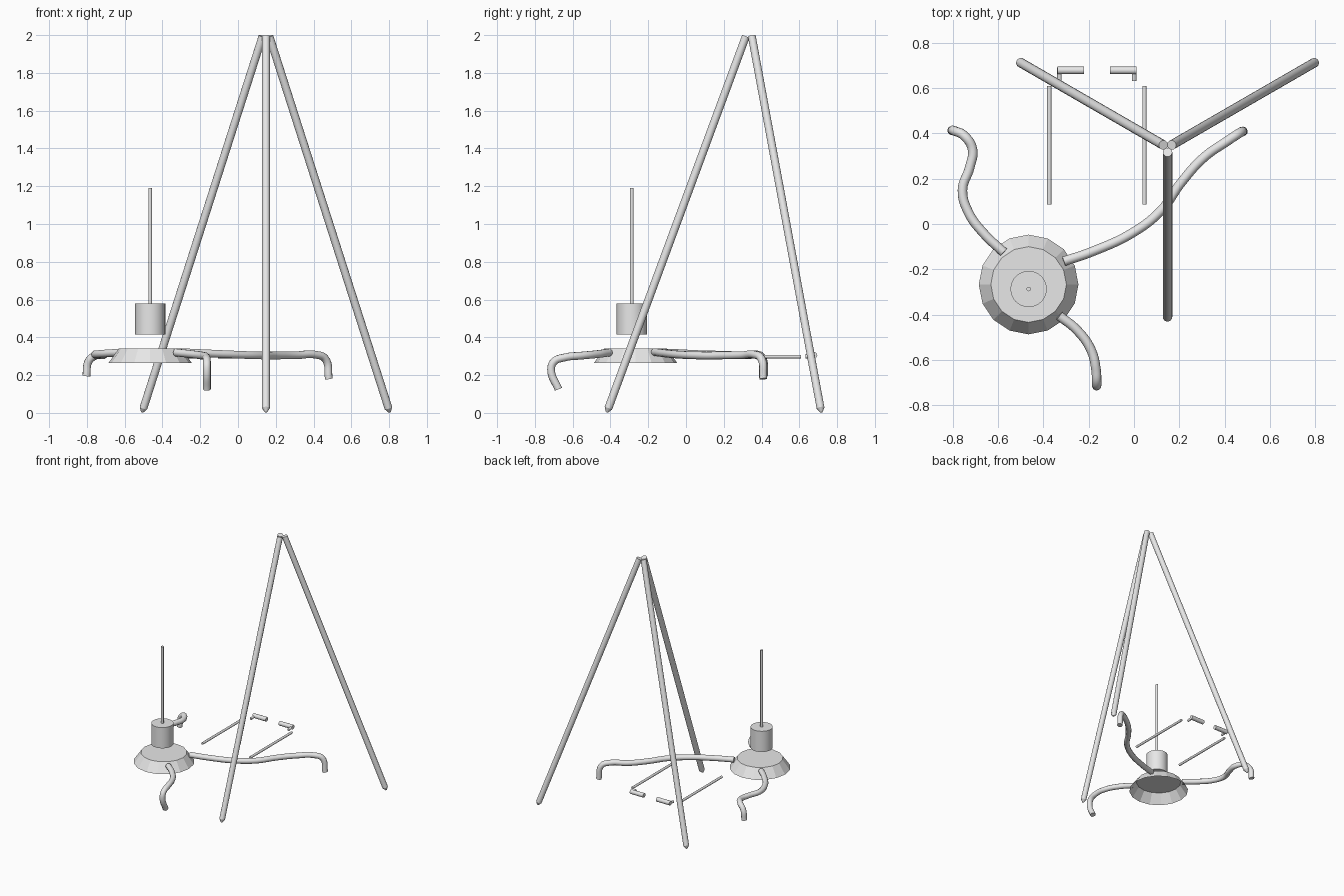
import bpy, bmesh, math
from mathutils import Vector

if "Cube" in bpy.data.objects:
    bpy.data.objects.remove(bpy.data.objects["Cube"])

grey = bpy.data.materials.new("plain grey")
grey.diffuse_color = (0.8, 0.8, 0.8, 1)
grey.use_nodes = True
grey.node_tree.nodes["Principled BSDF"].inputs["Base Color"].default_value = grey.diffuse_color


def add_mesh(name, bm, smooth=35):
    bmesh.ops.recalc_face_normals(bm, faces=bm.faces)
    me = bpy.data.meshes.new(name)
    bm.to_mesh(me)
    bm.free()
    ob = bpy.data.objects.new(name, me)
    bpy.context.collection.objects.link(ob)
    me.materials.append(grey)
    if smooth:
        bpy.ops.object.select_all(action='DESELECT')
        ob.select_set(True)
        bpy.context.view_layer.objects.active = ob
        bpy.ops.object.shade_smooth_by_angle(angle=math.radians(smooth))
    return ob


def lathe(name, start, end, profile, sides=16, smooth=35, caps=(True, True)):
    """Round part along start-end; profile = (distance from start, radius)."""
    start, end = Vector(start), Vector(end)
    rot = (end - start).to_track_quat('Z', 'Y')
    bm = bmesh.new()
    rings = []
    for d, r in profile:
        rings.append([bm.verts.new(start + rot @ Vector((
            r * math.cos(2 * math.pi * i / sides),
            r * math.sin(2 * math.pi * i / sides), d))) for i in range(sides)])
    for a, b in zip(rings, rings[1:]):
        for i in range(sides):
            j = (i + 1) % sides
            bm.faces.new((a[i], a[j], b[j], b[i]))
    if caps[0]:
        bm.faces.new(rings[0][::-1])
    if caps[1]:
        bm.faces.new(rings[-1])
    return add_mesh(name, bm, smooth)


def rod(name, start, end, r, sides=16):
    length = (Vector(end) - Vector(start)).length
    return lathe(name, start, end, [(0, r), (length, r)], sides)


def hose(name, points, r=0.021):
    cu = bpy.data.curves.new(name, 'CURVE')
    cu.dimensions = '3D'
    cu.bevel_depth = r
    cu.bevel_resolution = 3
    cu.resolution_u = 8
    cu.use_fill_caps = True
    sp = cu.splines.new('BEZIER')
    sp.bezier_points.add(len(points) - 1)
    for bp, p in zip(sp.bezier_points, points):
        bp.co = p
        bp.handle_left_type = bp.handle_right_type = 'AUTO'
    cu.materials.append(grey)
    ob = bpy.data.objects.new(name, cu)
    bpy.context.collection.objects.link(ob)
    bpy.ops.object.select_all(action='DESELECT')
    ob.select_set(True)
    bpy.context.view_layer.objects.active = ob
    bpy.ops.object.convert(target='MESH')
    bpy.ops.object.shade_smooth_by_angle(angle=math.radians(40))


# tall tripod: three legs with pointed feet
hub = Vector((0.148, 0.338, 0))
for name, ang in (("front", -90), ("back_left", 150), ("back_right", 30)):
    out = Vector((math.cos(math.radians(ang)), math.sin(math.radians(ang)), 0))
    foot = hub + out * 0.757 + Vector((0, 0, 0.003))
    top = hub + out * 0.021 + Vector((0, 0, 1.994))
    length = (top - foot).length
    lathe("tripod_leg_" + name, foot, top,
          [(0, 0.006), (0.024, 0.021), (length, 0.021)], 16, 30)

# stand base: flat-sided flared dish, open underneath
lathe("stand_dish", (-0.465, -0.267, 0.265), (-0.465, -0.267, 0.34),
      [(0, 0.22), (0.075, 0.167)], 16, 0, caps=(False, True))

# floating drum and mast above the dish
rod("drum", (-0.465, -0.287, 0.415), (-0.465, -0.287, 0.58), 0.08, 32)
rod("mast", (-0.465, -0.287, 0.58), (-0.465, -0.287, 1.19), 0.01, 12)

# three curved feet of the stand
hose("curved_foot_left", [
    (-0.575, -0.125, 0.32), (-0.66, -0.045, 0.317), (-0.73, 0.05, 0.312),
    (-0.757, 0.15, 0.309), (-0.725, 0.25, 0.306), (-0.713, 0.33, 0.306),
    (-0.75, 0.39, 0.305), (-0.79, 0.41, 0.275), (-0.803, 0.413, 0.195)])
hose("curved_foot_right", [
    (-0.31, -0.165, 0.322), (-0.18, -0.12, 0.316), (0, -0.035, 0.308),
    (0.12, 0.06, 0.304), (0.21, 0.185, 0.304), (0.31, 0.295, 0.305),
    (0.41, 0.365, 0.308), (0.463, 0.4, 0.285), (0.481, 0.409, 0.18)])
hose("curved_foot_front", [
    (-0.33, -0.405, 0.32), (-0.25, -0.47, 0.311), (-0.19, -0.555, 0.303),
    (-0.168, -0.64, 0.294), (-0.165, -0.7, 0.27), (-0.165, -0.714, 0.225),
    (-0.165, -0.675, 0.125)])

# loose side rails and corner pieces, mirrored about the rail centre line
cx = -0.164
for side, s in (("left", -1), ("right", 1)):
    rod("rail_" + side, (cx + s * 0.21, 0.085, 0.298),
        (cx + s * 0.21, 0.61, 0.298), 0.0095, 12)
    rod("corner_grip_" + side, (cx + s * 0.057, 0.678, 0.305),
        (cx + s * 0.174, 0.678, 0.305), 0.017, 12)
    rod("corner_stub_" + side, (cx + s * 0.165, 0.69, 0.305),
        (cx + s * 0.165, 0.632, 0.298), 0.01, 12)
